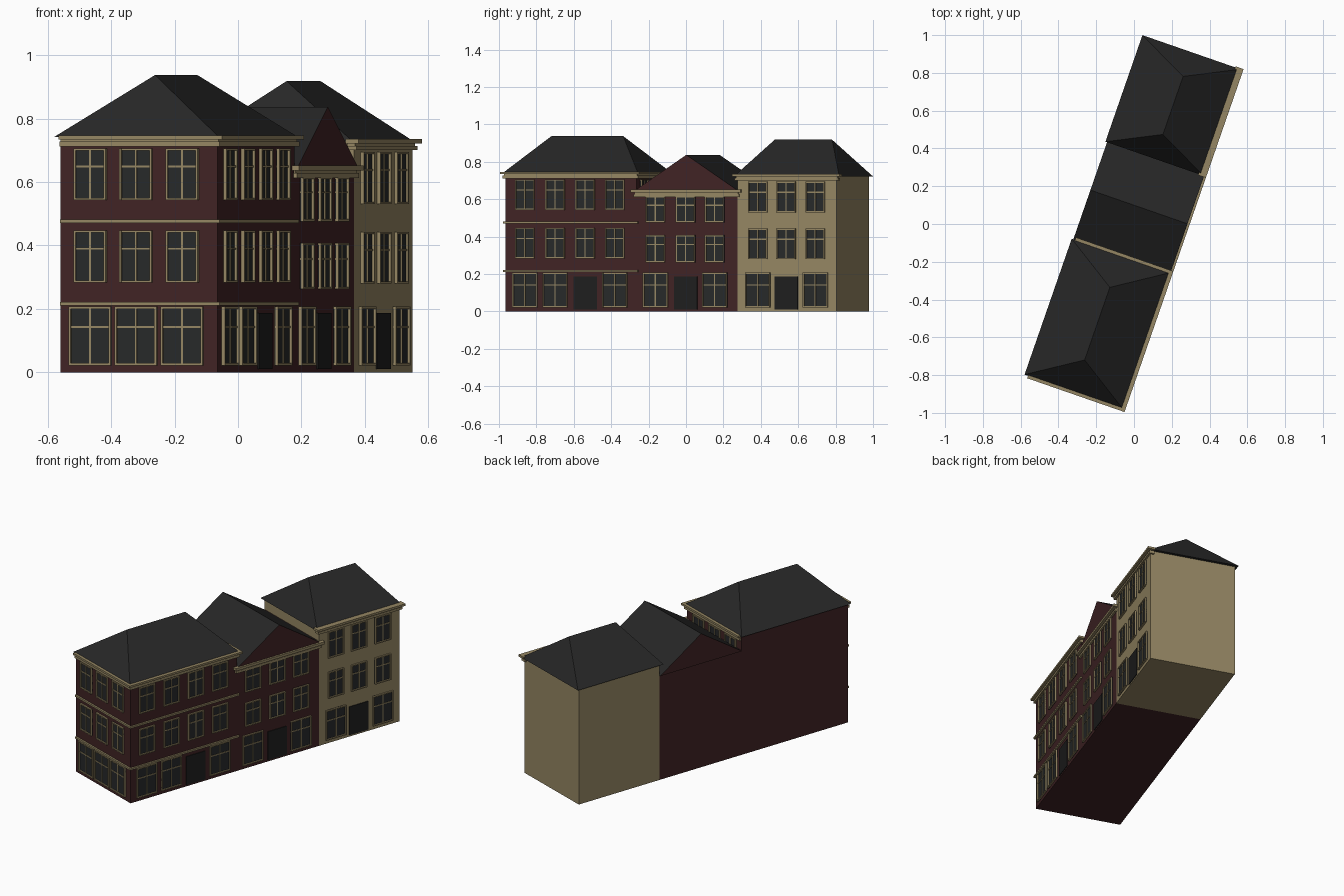
import bpy, bmesh, math
from mathutils import Matrix, Vector

if "Cube" in bpy.data.objects:
    bpy.data.objects.remove(bpy.data.objects["Cube"])


def material(name, color):
    m = bpy.data.materials.new(name)
    m.use_nodes = True
    m.diffuse_color = (*color, 1)
    m.node_tree.nodes["Principled BSDF"].inputs["Base Color"].default_value = (*color, 1)
    return m


RED = material("dark red brick", (0.052, 0.017, 0.018))
BEIGE = material("beige stone", (0.30, 0.24, 0.125))
SLATE = material("roof slate", (0.020, 0.020, 0.020))
GLASS = material("window glass", (0.020, 0.022, 0.023))
DOOR = material("door black", (0.013, 0.013, 0.013))

# The row runs along local x with the street side at local y = 0
ROW = Matrix.Translation((-0.065, -0.965, 0)) @ Matrix.Rotation(math.radians(70.85), 4, 'Z')
DEPTH = 0.524


class Part:
    """A mesh collected from boxes and simple solids."""

    def __init__(self, name, *mats):
        self.name, self.mats, self.bm = name, mats, bmesh.new()

    def box(self, x, y, z, wall=Matrix()):
        size = Vector((x[1] - x[0], y[1] - y[0], z[1] - z[0]))
        mid = Vector((sum(x), sum(y), sum(z))) / 2
        bmesh.ops.create_cube(self.bm, size=1, matrix=wall @ Matrix.Translation(mid) @ Matrix.Diagonal((*size, 1)))

    def hull(self, points):
        verts = [self.bm.verts.new(p) for p in points]
        bmesh.ops.convex_hull(self.bm, input=verts)
        bmesh.ops.dissolve_limit(self.bm, angle_limit=0.01, verts=self.bm.verts, edges=self.bm.edges)

    def finish(self):
        bmesh.ops.recalc_face_normals(self.bm, faces=self.bm.faces)
        mesh = bpy.data.meshes.new(self.name)
        self.bm.to_mesh(mesh)
        self.bm.free()
        for m in self.mats:
            mesh.materials.append(m)
        ob = bpy.data.objects.new(self.name, mesh)
        ob.matrix_world = ROW
        bpy.context.collection.objects.link(ob)
        return ob


def window(frames, panes, wall, c, width, z0, z1):
    """Pane with a raised frame, a mullion and a transom."""
    a, b, bar = c - width / 2, c + width / 2, 0.007
    panes.box((a, b), (-0.003, 0.01), (z0, z1), wall)
    for x in (a, b - bar):
        frames.box((x, x + bar), (-0.011, 0.01), (z0, z1), wall)
    for z in (z0, z1 - bar):
        frames.box((a, b), (-0.0105, 0.01), (z, z + bar), wall)
    zt = z0 + (z1 - z0) * 0.65
    frames.box((c - 0.003, c + 0.003), (-0.007, 0.01), (z0, z1), wall)
    frames.box((a, b), (-0.0065, 0.01), (zt - 0.003, zt + 0.003), wall)


def openings(name, wall, centres, floors, door=None):
    """Ground floor with an optional door, then rows of smaller windows."""
    frames, panes = Part(name + "_window_frames", BEIGE), Part(name + "_panes", GLASS)
    for i, c in enumerate(centres):
        if i == door:
            leaf = Part(name + "_door", DOOR)
            leaf.box((c - 0.066, c + 0.066), (-0.004, 0.01), (0.01, 0.187), wall)
            leaf.finish()
        else:
            window(frames, panes, wall, c, 0.14, 0.022, 0.207)
        for z0, z1 in floors:
            window(frames, panes, wall, c, 0.108, z0, z1)
    frames.finish()
    panes.finish()


def walls(name, mat, x0, x1, top):
    p = Part(name + "_walls", mat)
    p.box((x0, x1), (0, DEPTH), (0, top))
    p.finish()


def ledges(name, x0, x1, back, rows):
    """Stone bands: each row is bottom, top and overhang."""
    p = Part(name, BEIGE)
    for z0, z1, o in rows:
        p.box((x0 - o, x1 + o), (-o, back), (z0, z1))
    p.finish()


def hip_roof(name, x0, x1, eave, ridge, run, side):
    p = Part(name, SLATE)
    y0, y1, mid = -0.008, DEPTH + 0.017, 0.266
    p.hull([(x, y, eave) for x in (x0 - side, x1 + side) for y in (y0, y1)]
           + [(x0 + run, mid, ridge), (x1 - run, mid, ridge)])
    p.finish()


A, B, C, D = 0, 0.741, 1.313, 1.874

# Corner house: brick, hipped roof, three decorated sides
walls("corner_house", RED, A, B, 0.74)
floors = [(0.283, 0.447), (0.543, 0.706)]
street = Matrix()
south = Matrix.Rotation(-math.pi / 2, 4, 'Z')
north = Matrix.Translation((B, 0, 0)) @ Matrix.Rotation(math.pi / 2, 4, 'Z')
sides = (0.116, 0.27, 0.423)
openings("corner_house_street", street, (0.111, 0.282, 0.452, 0.62), floors, 2)
openings("corner_house_end", south, [-t for t in sides], floors)
openings("corner_house_inner", north, sides, floors[1:], None)
ledges("corner_house_bands", A, B, DEPTH - 0.002,
       [(0.211, 0.222, 0.011), (0.471, 0.482, 0.011), (0.712, 0.727, 0.012),
        (0.727, 0.734, 0.006), (0.734, 0.746, 0.024)])
hip_roof("corner_house_roof", A, B, 0.742, 0.937, 0.167, 0.010)

# Middle house: brick with a gable towards the street
walls("middle_house", RED, B, C, 0.652)
openings("middle_house", street, (0.85, 1.02, 1.185), [(0.262, 0.408), (0.476, 0.617)], 1)
ledges("middle_house_cornice", B, C, 0.02,
       [(0.613, 0.628, 0.012), (0.628, 0.636, 0.006), (0.636, 0.652, 0.024)])
gable = Part("middle_house_gable_roof", SLATE, RED)
gable.hull([(x, y, z) for y in (-0.012, DEPTH + 0.008)
            for x, z in ((B, 0.65), ((B + C) / 2, 0.837), (C, 0.65))])
for face in gable.finish().data.polygons:
    face.material_index = int(abs(face.normal.y) > 0.9)

# End house: beige stone with a hipped roof
walls("end_house", BEIGE, C, D, 0.724)
openings("end_house", street, (1.429, 1.589, 1.755), [(0.28, 0.443), (0.53, 0.695)], 1)
ledges("end_house_cornice", C, D, 0.02,
       [(0.70, 0.714, 0.012), (0.714, 0.722, 0.006), (0.722, 0.735, 0.024)])
hip_roof("end_house_roof", C, D, 0.722, 0.918, 0.118, 0.018)
